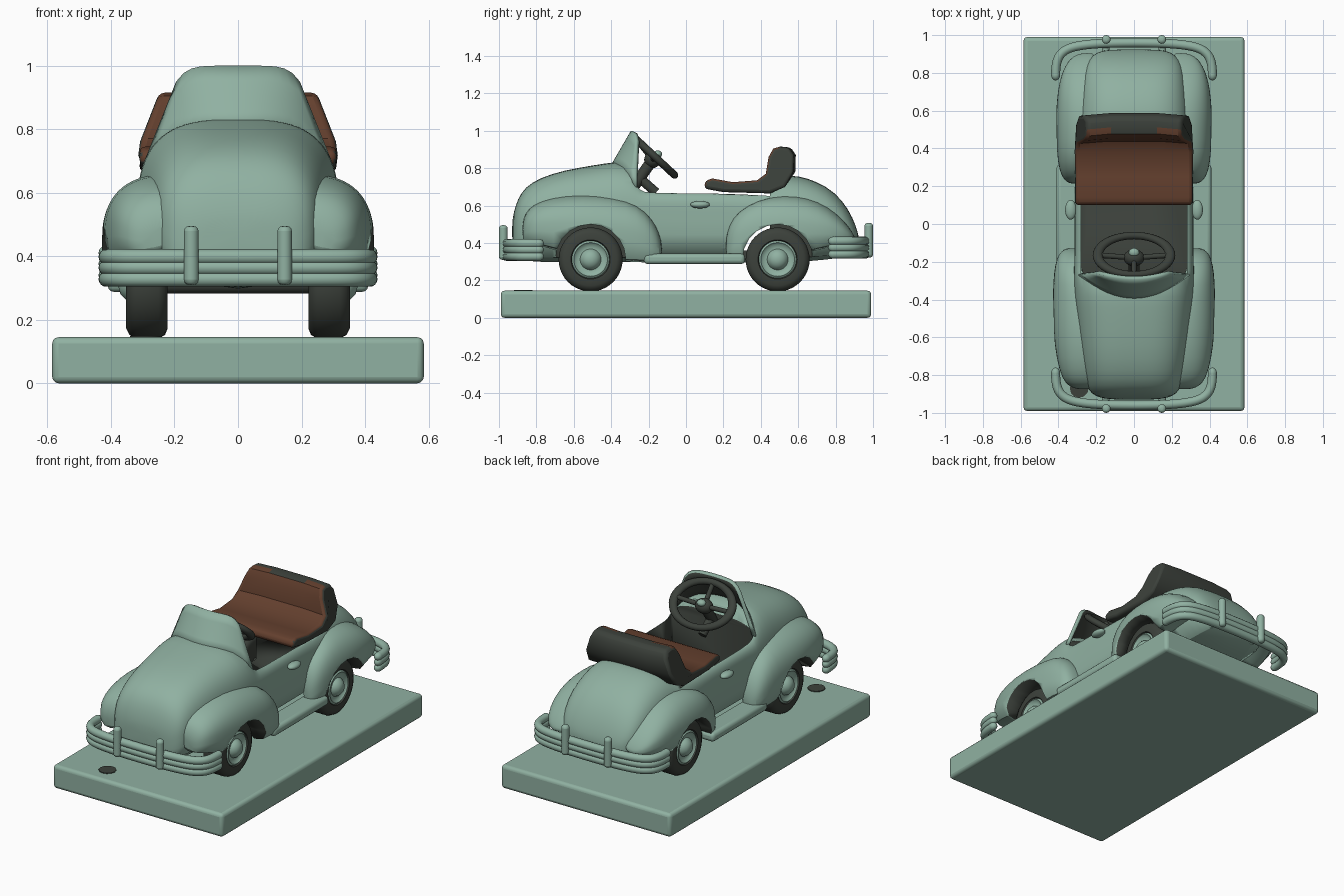
import bpy, bmesh, math
from mathutils import Matrix, Vector

if "Cube" in bpy.data.objects:
    bpy.data.objects.remove(bpy.data.objects["Cube"])


def material(name, rgb):
    m = bpy.data.materials.new(name)
    m.use_nodes = True
    m.diffuse_color = (*rgb, 1)
    node = next(n for n in m.node_tree.nodes if n.type == "BSDF_PRINCIPLED")
    node.inputs["Base Color"].default_value = (*rgb, 1)
    node.inputs["Roughness"].default_value = 0.7
    return m


GREEN = material("sage green", (0.28, 0.44, 0.36))
DARK = material("charcoal", (0.045, 0.053, 0.044))
BROWN = material("brown leather", (0.125, 0.05, 0.027))


def activate(ob):
    bpy.ops.object.select_all(action="DESELECT")
    ob.select_set(True)
    bpy.context.view_layer.objects.active = ob


def finish(name, bm, mats, angle=40, recalc=True):
    if recalc:
        bmesh.ops.recalc_face_normals(bm, faces=bm.faces)
    me = bpy.data.meshes.new(name)
    bm.to_mesh(me)
    bm.free()
    ob = bpy.data.objects.new(name, me)
    bpy.context.collection.objects.link(ob)
    for m in mats:
        me.materials.append(m)
    activate(ob)
    if angle:
        bpy.ops.object.shade_smooth_by_angle(angle=math.radians(angle))
    return ob


def modify(ob, kind, **settings):
    activate(ob)
    mod = ob.modifiers.new(kind, kind)
    for key, value in settings.items():
        setattr(mod, key, value)
    bpy.ops.object.modifier_apply(modifier=mod.name)


def loft(rings, closed_ends=True):
    bm = bmesh.new()
    rows = [[bm.verts.new(p) for p in ring] for ring in rings]
    n = len(rows[0])
    for a, b in zip(rows, rows[1:]):
        for i in range(n):
            j = (i + 1) % n
            bm.faces.new((a[i], a[j], b[j], b[i]))
    if closed_ends:
        bm.faces.new(rows[0])
        bm.faces.new(rows[-1][::-1])
    return bm


def box(name, centre, size, mats, bevel=0.0):
    bm = bmesh.new()
    bmesh.ops.create_cube(bm, size=1, matrix=Matrix.Translation(centre) @ Matrix.Diagonal((*size, 1)))
    ob = finish(name, bm, mats)
    if bevel:
        modify(ob, "BEVEL", width=bevel, segments=3)
    return ob


def rod(name, a, b, radius, mat, rounded=False):
    a, b = Vector(a), Vector(b)
    bm = bmesh.new()
    turn = (b - a).to_track_quat("Z", "Y").to_matrix().to_4x4()
    bmesh.ops.create_cone(bm, cap_ends=True, segments=20, radius1=radius, radius2=radius,
                          depth=(b - a).length, matrix=Matrix.Translation((a + b) / 2) @ turn)
    ob = finish(name, bm, [mat])
    if rounded:
        modify(ob, "BEVEL", width=radius * 0.7, segments=3)
    return ob


def ball(name, centre, size, mat):
    bm = bmesh.new()
    bmesh.ops.create_uvsphere(bm, u_segments=20, v_segments=12, radius=1,
                              matrix=Matrix.Translation(centre) @ Matrix.Diagonal((*size, 1)))
    return finish(name, bm, [mat])


def arch(hw, top, bottom, n):
    """Quarter outline: straight side, then a rounded shoulder to the apex."""
    spring = top - 0.6 * (top - bottom)
    pts = [(hw, bottom)]
    for k in range(11):
        a = k / 10 * math.pi / 2
        pts.append((hw * max(math.cos(a), 0) ** (2 / n), spring + (top - spring) * math.sin(a) ** (2 / n)))
    return pts


def cut(ob, cutters):
    for c in cutters:
        modify(ob, "BOOLEAN", operation="DIFFERENCE", object=c, solver="EXACT")


WHEEL_Z = 0.312
WHEEL_Y = (-0.51, 0.49)

# Cutters: cockpit and wheel wells, lined in charcoal
cutters = [box("cockpit_cutter", (0, 0.09, 0.68), (0.56, 0.72, 0.64), [GREEN, DARK])]
for y in WHEEL_Y:
    for s in (-1, 1):
        well = rod("wheel_well_cutter", (s * 0.19, y, WHEEL_Z), (s * 0.5, y, WHEEL_Z), 0.188, GREEN)
        well.data.materials.append(DARK)
        cutters.append(well)
for c in cutters:
    c.hide_render = True
    for p in c.data.polygons:
        p.material_index = 1

# Base
box("base", (0, 0, 0.0725), (1.17, 1.98, 0.145), [GREEN], 0.02)

# Main body: y, half width, top, bottom, squareness
hull = [(-.93, .12, .51, .36, 3), (-.92, .18, .57, .33, 3), (-.90, .225, .635, .31, 3),
        (-.86, .25, .70, .30, 3), (-.78, .27, .75, .29, 3), (-.65, .29, .79, .29, 3),
        (-.5, .305, .815, .29, 3), (-.38, .32, .835, .29, 3), (-.285, .32, .835, .29, 3),
        (-.25, .32, .70, .29, 6), (-.2, .315, .68, .29, 8), (.2, .315, .68, .29, 8),
        (.44, .31, .69, .29, 5), (.51, .30, .765, .29, 3), (.6, .295, .76, .29, 3),
        (.7, .285, .73, .30, 3), (.8, .27, .67, .31, 3), (.87, .245, .58, .33, 3),
        (.91, .2, .49, .35, 3), (.925, .13, .43, .36, 3)]
rings = []
for y, hw, top, bottom, n in hull:
    half = arch(hw, top, bottom, n)
    rings.append([(x, y, z) for x, z in half] + [(-x, y, z) for x, z in half[-2::-1]])
body = finish("body", loft(rings), [GREEN, DARK])
modify(body, "SUBSURF", levels=1)
cut(body, cutters)

# Fenders: y, outer x, top, bottom
fenders = {
    "front": [(-.875, .30, .50, .41), (-.86, .345, .56, .40), (-.82, .38, .605, .39), (-.72, .41, .645, .36),
              (-.55, .43, .665, .31), (-.38, .43, .65, .29), (-.26, .425, .605, .29), (-.18, .41, .53, .29),
              (-.14, .385, .45, .29), (-.128, .345, .38, .29)],
    "rear": [(.213, .335, .42, .30), (.23, .37, .5, .30), (.28, .395, .57, .30), (.38, .41, .63, .30),
             (.52, .415, .66, .31), (.65, .41, .645, .34), (.76, .395, .595, .37), (.84, .365, .525, .39),
             (.89, .325, .46, .40), (.905, .27, .425, .41)]}
for end, rows in fenders.items():
    for s, side in ((1, "left"), (-1, "right")):
        rings = []
        for y, xo, top, bottom in rows:
            xi = 0.29 if -0.3 < y < 0.46 else 0.21
            half = arch(xo - xi, top, bottom, 2.5) + [(0, bottom)]
            rings.append([(s * (xi + x), y, z) for x, z in half])
        f = finish(f"{end}_{side}_fender", loft(rings), [GREEN, DARK])
        modify(f, "SUBSURF", levels=1)
        cut(f, cutters[1:])
for c in cutters:
    bpy.data.objects.remove(c)


# Wheels: tyre and hub profiles as (x, radius)
def lathe(name, profile, s, y, mat):
    steps = 40
    rings = []
    for x, r in profile:
        rings.append([(s * x, y + r * math.cos(2 * math.pi * k / steps),
                       WHEEL_Z + r * math.sin(2 * math.pi * k / steps)) for k in range(steps)])
    finish(name, loft(rings), [mat], 50)


TYRE = [(.225, .09), (.222, .14), (.23, .16), (.25, .171), (.32, .171), (.342, .16), (.352, .14), (.352, .105), (.33, .095)]
HUB = [(.29, .1), (.345, .1), (.353, .09), (.338, .076), (.338, .056), (.352, .05), (.37, .032), (.376, .01)]
for y, end in zip(WHEEL_Y, ("front", "rear")):
    for s, side in ((1, "left"), (-1, "right")):
        lathe(f"{end}_{side}_tyre", TYRE, s, y, DARK)
        lathe(f"{end}_{side}_hub", HUB, s, y, GREEN)
    rod(f"{end}_axle", (-.24, y, WHEEL_Z), (.24, y, WHEEL_Z), 0.03, DARK)

# Running boards and door handles
for s, side in ((1, "left"), (-1, "right")):
    box(f"{side}_running_board", (s * 0.345, 0.045, 0.315), (0.13, 0.54, 0.055), [GREEN], 0.02)
    ball(f"{side}_door_handle", (s * 0.335, 0.075, 0.605), (0.03, 0.052, 0.02), GREEN)

# Wrap-round bumpers with three ribs and upright guards
for d, end, lift in ((-1, "front", 0), (1, "rear", 0.012)):
    path = [(.415, .79), (.415, .86), (.385, .915), (.31, .945), (.15, .96)]
    for k, z in enumerate((.328, .364, .398)):
        cu = bpy.data.curves.new("rib", "CURVE")
        cu.dimensions = "3D"
        cu.bevel_depth = 0.024
        cu.use_fill_caps = True
        sp = cu.splines.new("NURBS")
        pts = path + [(-x, y) for x, y in path[::-1]]
        sp.points.add(len(pts) - 1)
        for p, (x, y) in zip(sp.points, pts):
            p.co = (x, d * y, z + lift, 1)
        sp.use_endpoint_u = True
        cu.materials.append(GREEN)
        ob = bpy.data.objects.new(f"{end}_bumper_rib_{k}", cu)
        bpy.context.collection.objects.link(ob)
        activate(ob)
        bpy.ops.object.convert(target="MESH")
        for s in (-1, 1):
            ball(f"{end}_bumper_tip", (s * 0.415, d * 0.79, z + lift), (.024, .03, .024), GREEN)
    for s in (-1, 1):
        rod(f"{end}_guard", (s * .147, d * .977, .31 + lift), (s * .147, d * .977, .495 + lift), .023, GREEN, True)
        rod(f"{end}_bumper_mount", (s * .15, d * .85, .37), (s * .15, d * .96, .37), .02, GREEN)

# Windshield: curved sheet, green outside and charcoal inside
bm = bmesh.new()
grid = []
for r in range(5):
    t, row = r / 4, []
    for c in range(17):
        u = c / 8 - 1
        low = Vector((.295 * u, -.405 + .135 * u * u, .81 - .11 * u ** 4))
        high = Vector((.195 * u, -.295 + .03 * u * u, 1.0 - .05 * u ** 6))
        row.append(bm.verts.new(low.lerp(high, t)))
    grid.append(row)
for a, b in zip(grid, grid[1:]):
    for i in range(16):
        bm.faces.new((a[i], a[i + 1], b[i + 1], b[i]))
shield = finish("windshield", bm, [GREEN, DARK], recalc=False)
modify(shield, "SOLIDIFY", thickness=0.022, offset=-1, material_offset=1)

# Seat: folded cushion and backrest, leather on the sitting side
PROFILE = [(.1, .69), (.1, .73), (.14, .745), (.25, .725), (.38, .735), (.425, .77), (.44, .86), (.465, .905),
           (.5, .915), (.55, .91), (.575, .87), (.572, .78), (.53, .70), (.45, .665), (.2, .672)]
rings = []
for x in (-.31, -.15, .15, .31):
    rings.append([(x * (1 - 1.2 * max(0, z - .75)), y + (.012 if abs(x) < .2 and z > .75 else 0), z)
                  for y, z in PROFILE])
seat = finish("seat", loft(rings), [DARK, BROWN])
for p in seat.data.polygons:
    n = p.normal
    if abs(n.x) < 0.6 and p.center.y < 0.49 and (n.z > 0.25 or n.y < -0.5):
        p.material_index = 1
modify(seat, "BEVEL", width=0.018, segments=3, angle_limit=math.radians(50))

# Steering wheel: oval rim, spokes, hub with cap, and column
tilt = Matrix.Translation((0, -.165, .86)) @ Matrix.Rotation(math.radians(-43), 4, "X")
bpy.ops.mesh.primitive_torus_add(major_radius=.142, minor_radius=.02, major_segments=40, minor_segments=12)
rim = bpy.context.object
rim.name = "steering_wheel_rim"
rim.data.transform(tilt @ Matrix.Diagonal((1.35, 1, 1, 1)))
rim.data.materials.append(DARK)
bpy.ops.object.shade_smooth()
hub = tilt @ Vector((0, 0, -.02))
for a in (0, 180, 270):
    edge = tilt @ Vector((.19 * math.cos(math.radians(a)), .14 * math.sin(math.radians(a)), 0))
    rod("steering_spoke", hub, edge, .014, DARK)
ball("steering_hub", hub, (.055, .045, .045), DARK)
ball("steering_cap", tilt @ Vector((0, 0, .02)), (.028, .024, .02), GREEN)
rod("steering_column", hub, (0, -.28, .70), .03, DARK)
rod("column_support", (0, -.24, .74), (0, -.16, .67), .025, DARK)

# Dark spot on the base
bm = bmesh.new()
bmesh.ops.create_cone(bm, cap_ends=True, segments=12, radius1=.05, radius2=.05, depth=.006,
                      matrix=Matrix.Translation((-.29, -.87, .146)))
finish("base_spot", bm, [DARK])
